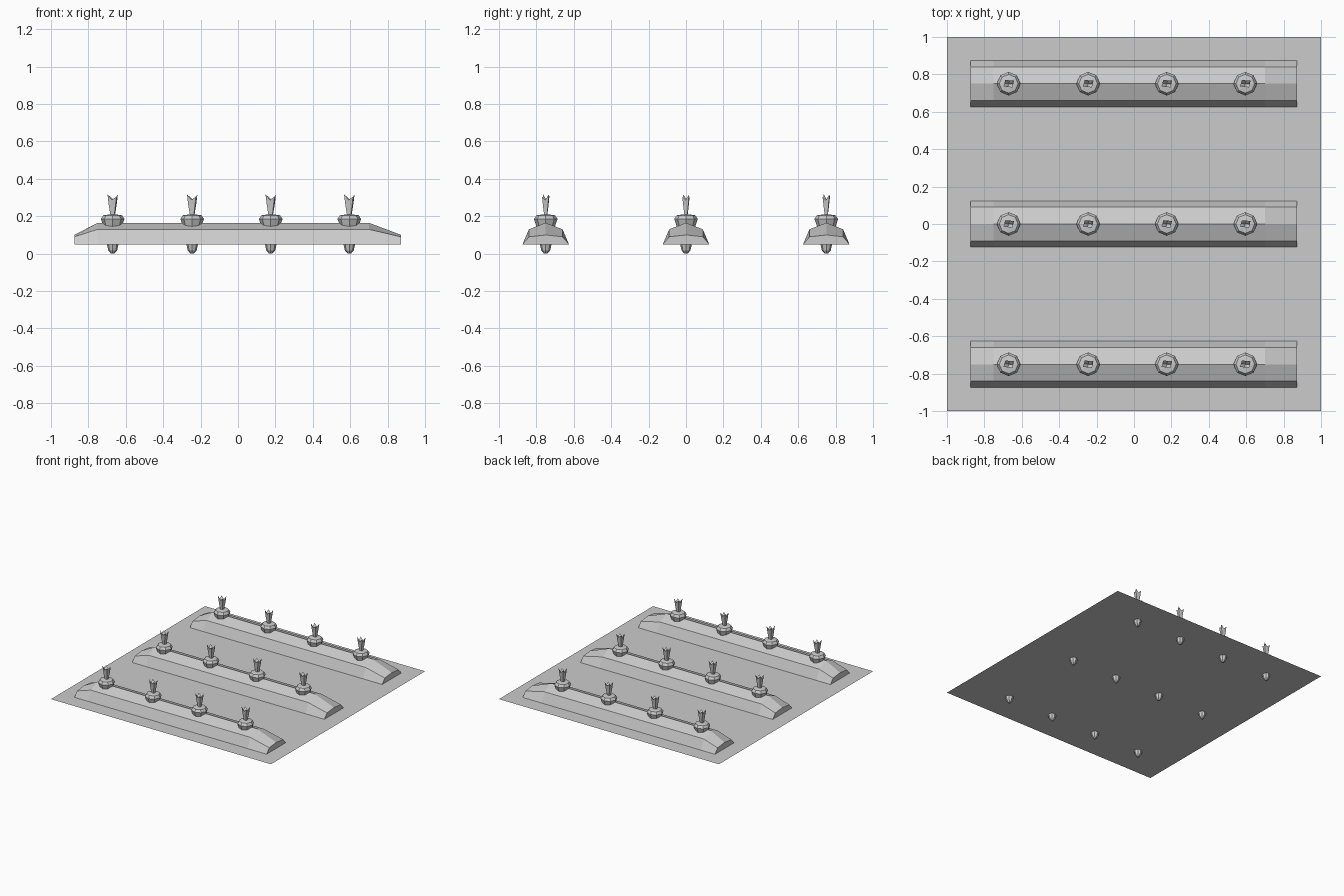
import bpy, bmesh
from math import cos, sin, pi

if "Cube" in bpy.data.objects:
    bpy.data.objects.remove(bpy.data.objects["Cube"])

GROUND = 0.05
ROWS = (-0.75, 0.0, 0.75)
PLANTS = (-0.67, -0.245, 0.175, 0.595)


def make_mesh(name, bm):
    bmesh.ops.recalc_face_normals(bm, faces=bm.faces)
    me = bpy.data.meshes.new(name)
    bm.to_mesh(me)
    bm.free()
    return me


def place(name, me, loc):
    ob = bpy.data.objects.new(name, me)
    ob.location = loc
    bpy.context.collection.objects.link(ob)


def bridge(bm, a, b, closed=True):
    n = len(a)
    for i in range(n if closed else n - 1):
        j = (i + 1) % n
        bm.faces.new((a[i], a[j], b[j], b[i]))


def ring(bm, r, z, n=8):
    return [bm.verts.new((r * cos(2 * pi * i / n), r * sin(2 * pi * i / n), z)) for i in range(n)]


def lathe(bm, profile):
    rings = [ring(bm, r, z) for r, z in profile]
    for a, b in zip(rings, rings[1:]):
        bridge(bm, a, b)
    bm.faces.new(rings[0])
    bm.faces.new(rings[-1])


# Flat soil plot
bm = bmesh.new()
bmesh.ops.create_grid(bm, x_segments=1, y_segments=1, size=1.0)
place("soil_plot", make_mesh("soil_plot", bm), (0, 0, GROUND))

# Raised ridge: five-point cross-section, lowered at both ends
bm = bmesh.new()
sections = []
for x, shoulder, peak in ((-0.875, 0.09, 0.10), (-0.75, 0.13, 0.165),
                          (0.70, 0.13, 0.165), (0.872, 0.09, 0.10)):
    pts = ((-0.124, GROUND), (-0.09, shoulder), (0, peak), (0.09, shoulder), (0.124, GROUND))
    sections.append([bm.verts.new((x, y, z)) for y, z in pts])
for a, b in zip(sections, sections[1:]):
    bridge(bm, a, b)
bm.faces.new(sections[0])
bm.faces.new(sections[-1])
ridge = make_mesh("soil_ridge", bm)

# Tapered root with rounded shoulder
bm = bmesh.new()
lathe(bm, [(0.009, 0.0), (0.024, 0.018), (0.031, 0.05), (0.05, 0.147),
           (0.063, 0.185), (0.05, 0.205), (0.014, 0.21)])
root = make_mesh("root", bm)

# Leaf tuft: flaring stalk with four raised tips and notches between
bm = bmesh.new()
tuft = []
tips = ((0.028, 0.016, 0.315), (-0.018, 0.020, 0.31), (-0.028, -0.014, 0.318), (0.020, -0.020, 0.305))
for scale, base_z in ((0.40, 0.20), (0.75, 0.26), (1.0, None)):
    loop = []
    for i, (x, y, z) in enumerate(tips):
        nx, ny, _ = tips[(i + 1) % 4]
        loop.append(bm.verts.new((x * scale, y * scale, base_z or z)))
        loop.append(bm.verts.new(((x + nx) * 0.5 * scale, (y + ny) * 0.5 * scale, base_z or 0.287)))
    tuft.append(loop)
for a, b in zip(tuft, tuft[1:]):
    bridge(bm, a, b)
bm.faces.new(tuft[0])
centre = bm.verts.new((0, 0, 0.265))
for i in range(8):
    bm.faces.new((tuft[-1][i], tuft[-1][(i + 1) % 8], centre))
leaves = make_mesh("leaf_tuft", bm)

# Three planted rows
for y in ROWS:
    place("soil_ridge", ridge, (0, y, 0))
    for x in PLANTS:
        place("root", root, (x, y, 0))
        place("leaf_tuft", leaves, (x, y, 0))
